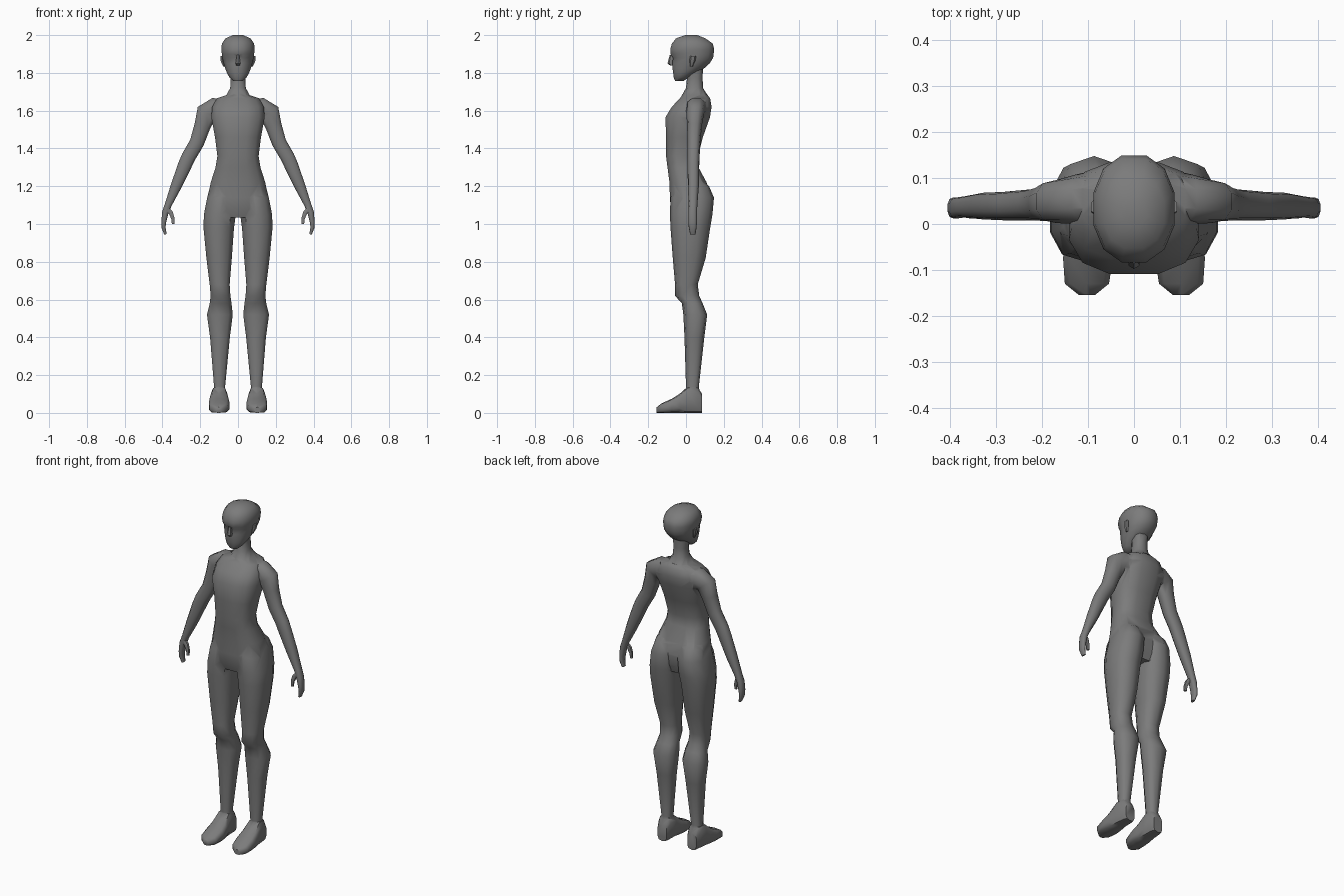
import bpy, bmesh, math
from mathutils import Vector as V

skin = bpy.data.materials.new("grey skin")
skin.diffuse_color = (0.2, 0.2, 0.2, 1)


def loft(name, rings, n=10, e=0.8):
    """Closed tube through rings of (centre, half axis u, half axis v)."""
    bm = bmesh.new()
    loops = []
    for c, u, v in rings:
        loop = []
        for i in range(n):
            a = 2 * math.pi * (i + 0.5) / n
            s, t = math.cos(a), math.sin(a)
            s = math.copysign(abs(s) ** e, s)
            t = math.copysign(abs(t) ** e, t)
            loop.append(bm.verts.new(V(c) + V(u) * s + V(v) * t))
        loops.append(loop)
    for a, b in zip(loops, loops[1:]):
        for i in range(n):
            j = (i + 1) % n
            bm.faces.new((a[i], a[j], b[j], b[i]))
    bm.faces.new(loops[0][::-1])
    bm.faces.new(loops[-1])
    bmesh.ops.recalc_face_normals(bm, faces=bm.faces)
    me = bpy.data.meshes.new(name)
    bm.to_mesh(me)
    bm.free()
    me.materials.append(skin)
    ob = bpy.data.objects.new(name, me)
    bpy.context.collection.objects.link(ob)
    return ob


def box_rings(rows):
    """Level rings from rows of (z, x0, x1, y0, y1)."""
    return [(((a + b) / 2, (c + d) / 2, z), ((b - a) / 2, 0, 0), (0, (d - c) / 2, 0))
            for z, a, b, c, d in rows]


def arm_rings(rows):
    """Rings square to a path in the xz plane, rows of (x, z, half, y0, y1)."""
    out = []
    for i, (x, z, h, a, b) in enumerate(rows):
        p, q = rows[max(i - 1, 0)], rows[min(i + 1, len(rows) - 1)]
        d = V((q[0] - p[0], 0, q[1] - p[1])).normalized()
        out.append(((x, (a + b) / 2, z), (-d.z * h, 0, d.x * h), (0, (b - a) / 2, 0)))
    return out


# torso, from crotch to shoulders
torso = loft("body", box_rings([(z, -w, w, a, b) for z, w, a, b in [
    (1.035, .10, -.07, .10), (1.08, .165, -.083, .115), (1.14, .165, -.088, .125),
    (1.22, .148, -.09, .112), (1.30, .122, -.10, .068), (1.36, .112, -.108, .066),
    (1.46, .125, -.108, .092), (1.565, .145, -.112, .13), (1.62, .14, -.078, .138),
    (1.665, .115, -.035, .13), (1.685, .055, -.02, .115)]]), 12, 0.75)

# neck
neck = loft("neck", box_rings([(z, -w, w, a, b) for z, w, a, b in [
    (1.62, .085, -.045, .125), (1.675, .068, -.025, .118), (1.72, .043, 0, .09),
    (1.77, .040, .005, .088), (1.85, .042, .0, .09)]]), 10)

# head with chin, mouth, brow and crown
head = loft("head", box_rings([(z, -w, w, a, b) for z, w, a, b in [
    (1.757, .026, -.058, -.012), (1.775, .046, -.066, .015), (1.80, .061, -.07, .055),
    (1.825, .070, -.074, .10), (1.85, .078, -.074, .128), (1.88, .086, -.073, .147),
    (1.90, .088, -.086, .15), (1.925, .091, -.087, .153), (1.955, .088, -.078, .145),
    (1.983, .068, -.055, .105), (2.0, .028, -.005, .06)]]), 12, 0.9)
nose = loft("nose", box_rings([
    (1.838, -.010, .010, -.082, -.06), (1.85, -.014, .014, -.098, -.06),
    (1.895, -.007, .007, -.086, -.06)]), 6)

parts = [neck, head, nose]
for s, side in ((1, "right"), (-1, "left")):
    # leg, from ankle up into the buttock
    leg = loft(side + "_leg", box_rings([
        (.07, .062, .135, .0, .08), (.14, .067, .128, .0, .068), (.40, .041, .150, -.008, .097),
        (.52, .025, .167, -.014, .112), (.58, .032, .152, -.022, .088),
        (.62, .038, .147, -.058, .070), (.68, .042, .152, -.058, .062),
        (.82, .030, .170, -.070, .104), (.98, .018, .186, -.082, .128),
        (1.05, .008, .184, -.085, .140), (1.14, .008, .166, -.082, .148),
        (1.20, .012, .150, -.06, .122), (1.25, .03, .12, -.04, .07)]), 10)
    # foot, from heel to toe
    foot = loft(side + "_foot", [
        (((a + b) / 2, y, h / 2), ((b - a) / 2, 0, 0), (0, 0, h / 2)) for y, a, b, h in [
            (.085, .067, .128, .10), (.06, .058, .138, .14), (.01, .056, .144, .14),
            (-.035, .048, .152, .10), (-.075, .044, .156, .075),
            (-.13, .053, .152, .05), (-.155, .085, .12, .03)]], 10, 0.6)
    # arm with hand
    arm = loft(side + "_arm", arm_rings([
        (.07, 1.605, .06, .0, .12), (.125, 1.605, .065, .0, .108), (.168, 1.587, .058, .002, .096),
        (.188, 1.52, .045, .006, .084), (.218, 1.43, .040, .008, .076),
        (.262, 1.355, .039, .008, .072), (.282, 1.31, .038, .008, .070),
        (.328, 1.20, .030, .010, .068), (.370, 1.10, .019, .014, .060),
        (.385, 1.06, .018, .012, .058), (.393, 1.01, .013, .012, .058),
        (.394, .98, .011, .015, .056), (.384, .945, .007, .022, .05)]), 10)
    thumb = loft(side + "_thumb", arm_rings([
        (.378, 1.085, .012, .016, .042), (.356, 1.06, .013, .012, .036),
        (.345, 1.03, .010, .012, .032), (.343, 1.0, .008, .014, .028)]), 6)
    # ear
    ear = loft(side + "_ear", box_rings([
        (1.835, .068, .080, .022, .036), (1.865, .072, .094, .018, .05),
        (1.89, .078, .094, .022, .054)]), 6)
    limbs = [leg, foot, arm, thumb, ear]
    if s < 0:
        for ob in limbs:
            for v in ob.data.vertices:
                v.co.x *= -1
            ob.data.flip_normals()
    parts += limbs

# weld all parts into one skin
for ob in parts:
    mod = torso.modifiers.new(ob.name, 'BOOLEAN')
    mod.operation = 'UNION'
    mod.solver = 'EXACT'
    mod.object = ob
bpy.context.view_layer.update()
welded = bpy.data.meshes.new_from_object(torso.evaluated_get(bpy.context.evaluated_depsgraph_get()))
torso.modifiers.clear()
torso.data = welded
for ob in parts:
    bpy.data.objects.remove(ob)

bpy.context.view_layer.objects.active = torso
torso.select_set(True)
bpy.ops.object.shade_smooth_by_angle(angle=math.radians(50))
